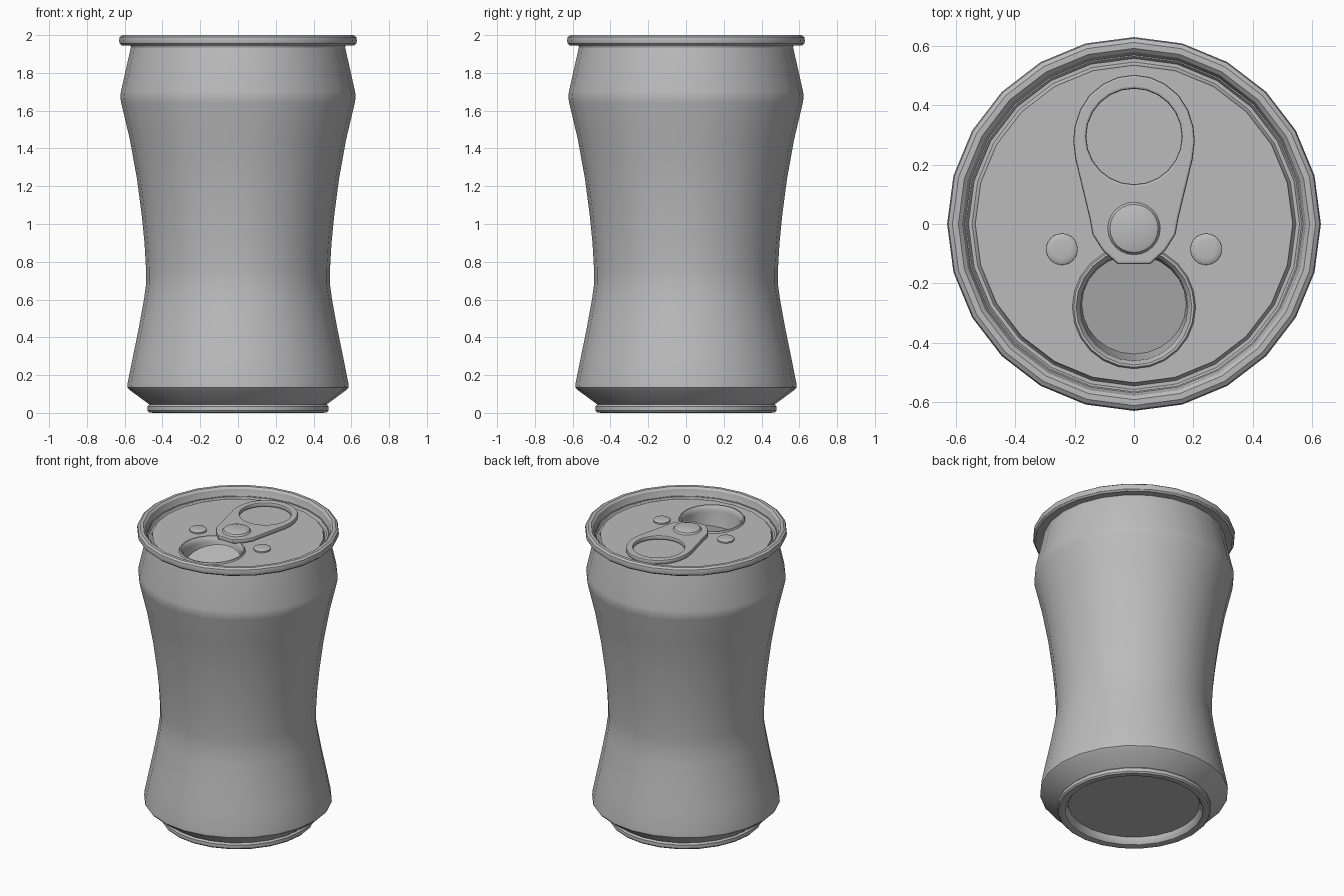
import bpy, bmesh, math
from math import pi, sin, cos, radians
from mathutils import Vector

cube = bpy.data.objects.get("Cube")
if cube:
    bpy.data.objects.remove(cube)

metal = bpy.data.materials.new("plain_grey_metal")
metal.use_nodes = True
GREY = (0.5, 0.5, 0.5, 1)
metal.diffuse_color = GREY
metal.node_tree.nodes["Principled BSDF"].inputs["Base Color"].default_value = GREY

SIDES = 24
LID_Z = 1.94


def finish(obj, angle=32):
    obj.data.materials.clear()
    obj.data.materials.append(metal)
    bpy.ops.object.select_all(action='DESELECT')
    obj.select_set(True)
    bpy.context.view_layer.objects.active = obj
    bpy.ops.object.shade_smooth_by_angle(angle=radians(angle))
    return obj


def mesh_object(name, bm, recalc=True):
    if recalc:
        bmesh.ops.recalc_face_normals(bm, faces=bm.faces)
    me = bpy.data.meshes.new(name)
    bm.to_mesh(me)
    bm.free()
    obj = bpy.data.objects.new(name, me)
    bpy.context.collection.objects.link(obj)
    return finish(obj)


def circle(r, z, cx=0, cy=0, tilt=0.0, squash=1.0):
    """Ring of points; tilt lowers the front edge, squash shortens it about the back edge."""
    pts = []
    for i in range(SIDES):
        a = 2 * pi * i / SIDES
        back = r - r * sin(a)
        pts.append(Vector((cx + r * cos(a), cy + r - back * squash, z - back * tilt)))
    return pts


def skin(name, rings, cap_start=False, cap_end=False):
    """Join successive rings with quads."""
    bm = bmesh.new()
    loops = [[bm.verts.new(p) for p in ring] for ring in rings]
    for low, high in zip(loops, loops[1:]):
        for i in range(SIDES):
            j = (i + 1) % SIDES
            bm.faces.new((low[i], low[j], high[j], high[i]))
    if cap_start:
        bm.faces.new(loops[0][::-1])
    if cap_end:
        bm.faces.new(loops[-1])
    # faces run counter-clockwise seen from outside, so no recalculation is needed
    return mesh_object(name, bm, recalc=False)


# Can body: domed base, foot, waisted wall, shoulder, rolled rim, lid groove
body_profile = [
    (0.41, 0.05), (0.415, 0.025), (0.43, 0.006), (0.45, 0), (0.472, 0.003),
    (0.48, 0.012), (0.48, 0.035), (0.47, 0.045), (0.575, 0.122), (0.586, 0.135),
    (0.584, 0.16), (0.558, 0.29), (0.527, 0.44), (0.498, 0.6), (0.487, 0.68),
    (0.487, 0.76), (0.495, 0.9), (0.51, 1.05), (0.535, 1.24), (0.573, 1.45),
    (0.618, 1.64), (0.623, 1.67), (0.62, 1.7), (0.565, 1.945), (0.615, 1.945),
    (0.626, 1.955), (0.63, 1.972), (0.626, 1.99), (0.612, 2.0), (0.592, 2.0),
    (0.579, 1.988), (0.565, 1.925), (0.558, 1.915), (0.546, 1.915), (0.538, 1.925),
    (0.535, LID_Z),
]
skin("can_body", [circle(r, z) for r, z in body_profile], cap_start=True)

# Lid panel with a round opening
MOUTH_Y = -0.28
bm = bmesh.new()
edges = []
for ring in (circle(0.535, LID_Z), circle(0.208, LID_Z, cy=MOUTH_Y)):
    vs = [bm.verts.new(p) for p in ring]
    edges += [bm.edges.new((vs[i], vs[i - 1])) for i in range(SIDES)]
bmesh.ops.triangle_fill(bm, use_beauty=True, edges=edges, normal=(0, 0, 1))
for f in bm.faces:
    f.normal_update()
    if f.normal.z < 0:
        f.normal_flip()
mesh_object("lid_panel", bm, recalc=False)

# Mouth: raised bead, wall and pushed-in flap sloping down to the front
bead = [(0.208, 0), (0.203, 0.01), (0.195, 0.01), (0.188, 0.0), (0.181, -0.012), (0.18, -0.03)]
rings = [circle(r, LID_Z + dz, cy=MOUTH_Y) for r, dz in bead]
rings.append(circle(0.176, LID_Z - 0.035, cy=MOUTH_Y, tilt=0.26, squash=0.95))
skin("mouth_and_flap", rings, cap_end=True)


# Pull tab: tapered plate with a finger hole
half = [(0, 0.503), (0.055, 0.495), (0.105, 0.472), (0.15, 0.435), (0.182, 0.385),
        (0.2, 0.33), (0.205, 0.28), (0.198, 0.22), (0.15, 0.02), (0.14, -0.035),
        (0.105, -0.09), (0.055, -0.135)]
outline = half + [(-x, y) for x, y in reversed(half[1:])]
hole = [(p.x, p.y) for p in circle(0.161, 0, cy=0.295)]
curve = bpy.data.curves.new("pull_tab", 'CURVE')
curve.dimensions = '2D'
curve.fill_mode = 'BOTH'
curve.extrude = 0.007
curve.bevel_depth = 0.008
curve.bevel_resolution = 1
curve.offset = -0.008
for pts in (outline, hole):
    sp = curve.splines.new('POLY')
    sp.points.add(len(pts) - 1)
    for p, (x, y) in zip(sp.points, pts):
        p.co = (x, y, 0, 1)
    sp.use_cyclic_u = True
tab = bpy.data.objects.new("pull_tab", curve)
tab.location.z = LID_Z + 0.02
bpy.context.collection.objects.link(tab)
bpy.ops.object.select_all(action='DESELECT')
tab.select_set(True)
bpy.context.view_layer.objects.active = tab
bpy.ops.object.convert(target='MESH')
finish(bpy.context.view_layer.objects.active)


# Rivet and the two lid dimples
def button(name, x, y, r, z, h):
    steps = [(1, 0), (1, 0.6), (0.9, 0.85), (0.6, 1)]
    skin(name, [circle(r * k, z + h * t, x, y) for k, t in steps], cap_end=True)


button("rivet", 0, -0.015, 0.09, LID_Z, 0.055)
for side, x in (("left", 0.243), ("right", -0.243)):
    button(side + "_lid_dimple", x, -0.085, 0.053, LID_Z, 0.016)
